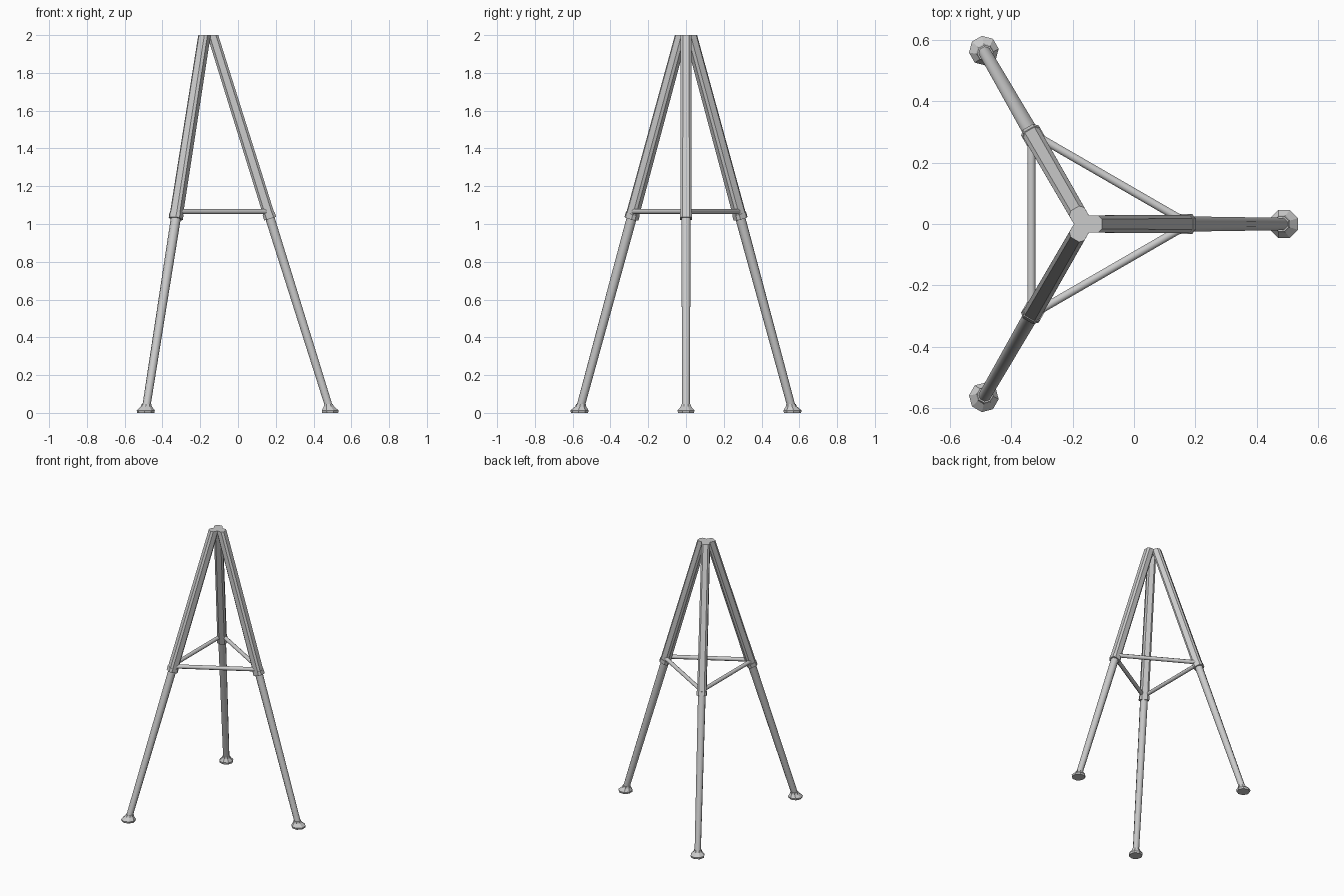
import bpy, bmesh, math
from mathutils import Vector, Matrix

if "Cube" in bpy.data.objects:
    bpy.data.objects.remove(bpy.data.objects["Cube"])

CX = -0.163          # x of the tripod's axis
SLOPE = 0.313        # outward lean of the legs per unit height


def radius_at(z):
    return 0.655 - SLOPE * z


def round_ring(r, n=8):
    # flats face the local axes
    a = r / math.cos(math.pi / n)
    return [(a * math.cos((i + 0.5) * 2 * math.pi / n),
             a * math.sin((i + 0.5) * 2 * math.pi / n)) for i in range(n)]


def box_ring(h, c):
    # chamfered square
    k = h - c
    return [(h, -k), (h, k), (k, h), (-k, h), (-h, k), (-h, -k), (-k, -h), (k, -h)]


def loft(name, frame, sections, cut_z=None, smooth=False):
    """sections: list of (distance along local z, ring of xy points)"""
    bm = bmesh.new()
    rings = [[bm.verts.new(frame @ Vector((x, y, d))) for x, y in ring]
             for d, ring in sections]
    n = len(rings[0])
    for a, b in zip(rings, rings[1:]):
        for i in range(n):
            j = (i + 1) % n
            bm.faces.new((a[i], a[j], b[j], b[i]))
    bm.faces.new(list(reversed(rings[0])))
    bm.faces.new(rings[-1])
    if cut_z is not None:
        res = bmesh.ops.bisect_plane(
            bm, geom=bm.verts[:] + bm.edges[:] + bm.faces[:],
            plane_co=(0, 0, cut_z), plane_no=(0, 0, 1), clear_outer=True)
        bmesh.ops.holes_fill(bm, edges=[e for e in bm.edges if e.is_boundary])
    bmesh.ops.recalc_face_normals(bm, faces=bm.faces[:])
    me = bpy.data.meshes.new(name)
    bm.to_mesh(me)
    bm.free()
    ob = bpy.data.objects.new(name, me)
    bpy.context.collection.objects.link(ob)
    if smooth:
        bpy.ops.object.select_all(action='DESELECT')
        ob.select_set(True)
        bpy.context.view_layer.objects.active = ob
        bpy.ops.object.shade_smooth_by_angle(angle=math.radians(50))
    return ob


def along(p, q, side):
    # frame at p with z toward q and y along side
    z = (q - p).normalized()
    y = (side - z * side.dot(z)).normalized()
    x = y.cross(z)
    return Matrix.Translation(p) @ Matrix((x, y, z)).transposed().to_4x4()


center = Vector((CX, 0, 0))
for k in range(3):
    tag = f"_{k + 1}"
    ang = k * 2 * math.pi / 3
    out = Vector((math.cos(ang), math.sin(ang), 0))
    side = Vector((-math.sin(ang), math.cos(ang), 0))

    def on_leg(z):
        return center + out * radius_at(z) + Vector((0, 0, z))

    # upper leg, cut level at the top
    p, q = on_leg(1.045), on_leg(2.06)
    loft("upper_leg" + tag, along(p, q, side),
         [(0, box_ring(0.030, 0.012)), ((q - p).length, box_ring(0.028, 0.012))], cut_z=2.0)

    # collar at the joint
    p, q = on_leg(1.028), on_leg(1.055)
    loft("leg_collar" + tag, along(p, q, side),
         [(0, box_ring(0.033, 0.014)), ((q - p).length, box_ring(0.033, 0.014))])

    # tapered lower leg
    p, q = on_leg(0.025), on_leg(1.1)
    loft("lower_leg" + tag, along(p, q, side),
         [(0, round_ring(0.020)), ((q - p).length, round_ring(0.025))], smooth=True)

    # foot pad
    frame = Matrix.Translation(center + out * 0.651) @ Matrix.Rotation(ang, 4, 'Z')
    top = [(x - 0.009, y) for x, y in round_ring(0.024)]
    loft("foot" + tag, frame,
         [(0, round_ring(0.042)), (0.013, round_ring(0.045)),
          (0.034, [(x - 0.007, y) for x, y in round_ring(0.027)]), (0.046, top)])

    # crossbar to the next leg
    nxt = ang + 2 * math.pi / 3
    h = Vector((0, 0, 1.066))
    a = center + out * 0.342 + h
    b = center + Vector((math.cos(nxt), math.sin(nxt), 0)) * 0.342 + h
    loft("crossbar" + tag, along(a, b, Vector((0, 0, 1))),
         [(0, round_ring(0.013)), ((b - a).length, round_ring(0.013))], smooth=True)
